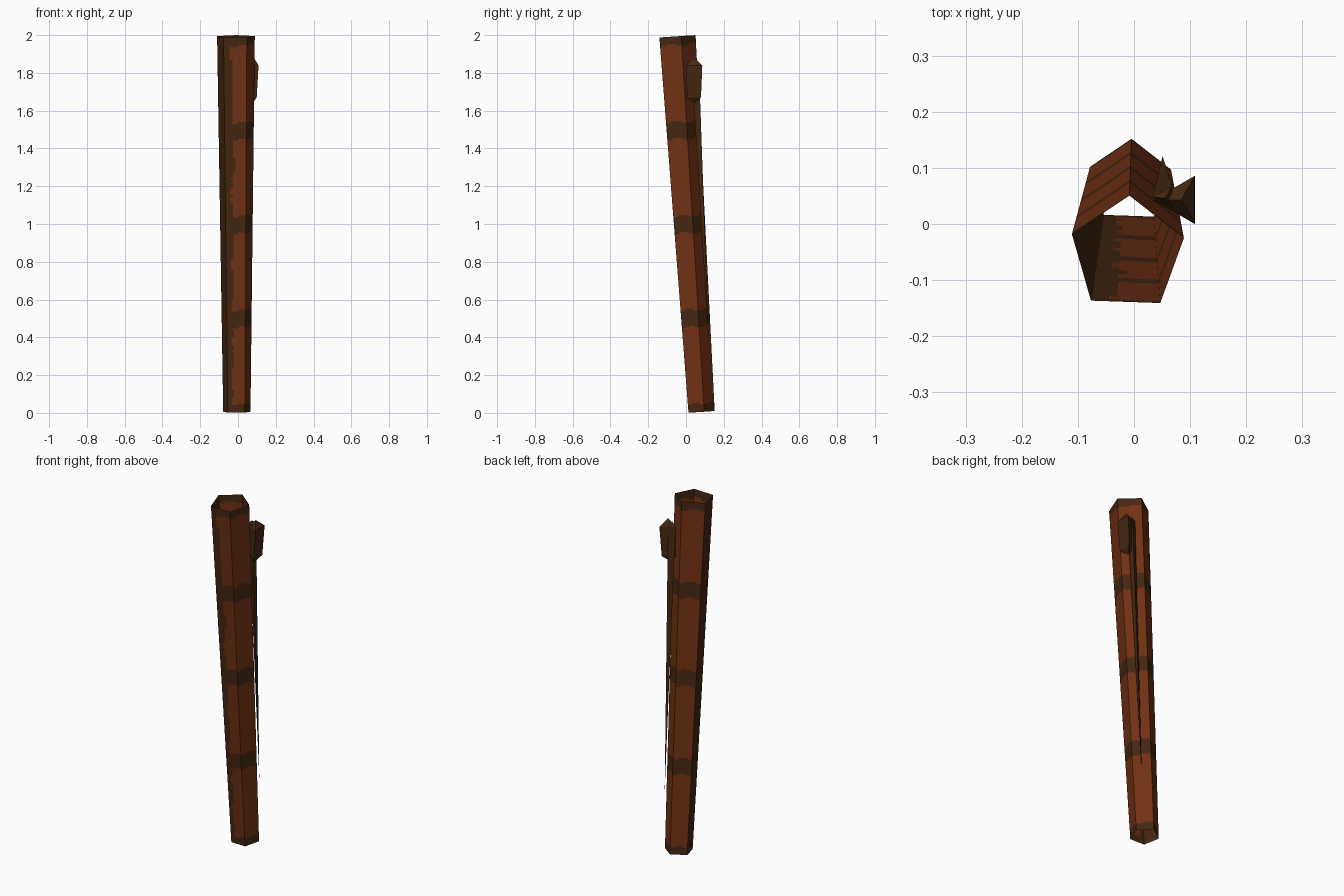
import bpy, bmesh, math, random
from mathutils import Vector

if "Cube" in bpy.data.objects:
    bpy.data.objects.remove(bpy.data.objects["Cube"])

random.seed(4)


def material(name, rgb):
    m = bpy.data.materials.new(name)
    m.diffuse_color = (*rgb, 1)
    m.use_nodes = True
    m.node_tree.nodes["Principled BSDF"].inputs["Base Color"].default_value = m.diffuse_color
    return m


RUST = material("rust brown", (0.170, 0.031, 0.007))
DARK = material("dark bark", (0.060, 0.021, 0.006))


def finish(name, bm, mats):
    me = bpy.data.meshes.new(name)
    bm.to_mesh(me)
    bm.free()
    for m in mats:
        me.materials.append(m)
    ob = bpy.data.objects.new(name, me)
    bpy.context.collection.objects.link(ob)
    return ob


# Stalk: open five-sided tapered tube, leaning forward
BOTTOM, TOP = Vector((-0.007, 0.076, 0.005)), Vector((-0.012, -0.054, 1.993))
R0, R1 = 0.076, 0.105
SIDES, COLS, ROWS = 5, 8, 200
axis = (TOP - BOTTOM).normalized()
side_x = Vector((0, 1, 0)).cross(axis).normalized()
side_y = axis.cross(side_x)


def corner(i, t):
    a = math.radians(16 + 72 * i)
    r = R0 + (R1 - R0) * t
    return BOTTOM.lerp(TOP, t) + r * (math.cos(a) * side_x + math.sin(a) * side_y)


def is_dark(side, u, t, jag):
    wave = 0.003 * math.sin(u * 6 + side * 2)
    band = (t + wave + 0.0225) % 0.25 < 0.045        # rings around the stalk
    edge = 0.30 + 0.08 * t + 0.04 * math.sin(t * 31) + jag
    return band or side == 2 or (side == 3 and u < edge)


bm = bmesh.new()
grid = []
for r in range(ROWS + 1):
    t = r / ROWS
    grid.append([bm.verts.new(corner(s, t).lerp(corner(s + 1, t), c / COLS))
                 for s in range(SIDES) for c in range(COLS)])
n = SIDES * COLS
for r in range(ROWS):
    if r % 4 == 0:
        jag = random.uniform(-0.07, 0.07)
    for k in range(n):
        f = bm.faces.new((grid[r][k], grid[r][(k + 1) % n],
                          grid[r + 1][(k + 1) % n], grid[r + 1][k]))
        f.material_index = int(is_dark(k // COLS, (k % COLS + 0.5) / COLS,
                                       (r + 0.5) / ROWS, jag))
finish("stalk", bm, [RUST, DARK])


def three_sided(name, rings, bottom_tip, top_tip):
    """Three-sided solid: rings of (centre, radius) between two points."""
    bm = bmesh.new()
    loops = []
    for (x, y, z), rad in rings:
        loops.append([bm.verts.new((x + rad * math.cos(a), y + rad * math.sin(a), z))
                      for a in (math.pi / 3, math.pi, -math.pi / 3)])
    low, high = bm.verts.new(bottom_tip), bm.verts.new(top_tip)
    for i in range(3):
        j = (i + 1) % 3
        bm.faces.new((low, loops[0][j], loops[0][i]))
        bm.faces.new((high, loops[-1][i], loops[-1][j]))
        for a, b in zip(loops, loops[1:]):
            bm.faces.new((a[i], a[j], b[j], b[i]))
    bmesh.ops.recalc_face_normals(bm, faces=bm.faces)
    return finish(name, bm, [DARK])


# Bud beside the top of the stalk
three_sided("bud", [((0.078, 0.043, 1.67), 0.042), ((0.084, 0.043, 1.84), 0.050)],
            (0.077, 0.043, 1.64), (0.084, 0.043, 1.88))

# Long thin stem tapering down from the bud
three_sided("bud_stem", [((0.056, 0.048, 1.85), 0.023)],
            (0.051, 0.121, 0.35), (0.056, 0.046, 1.87))
